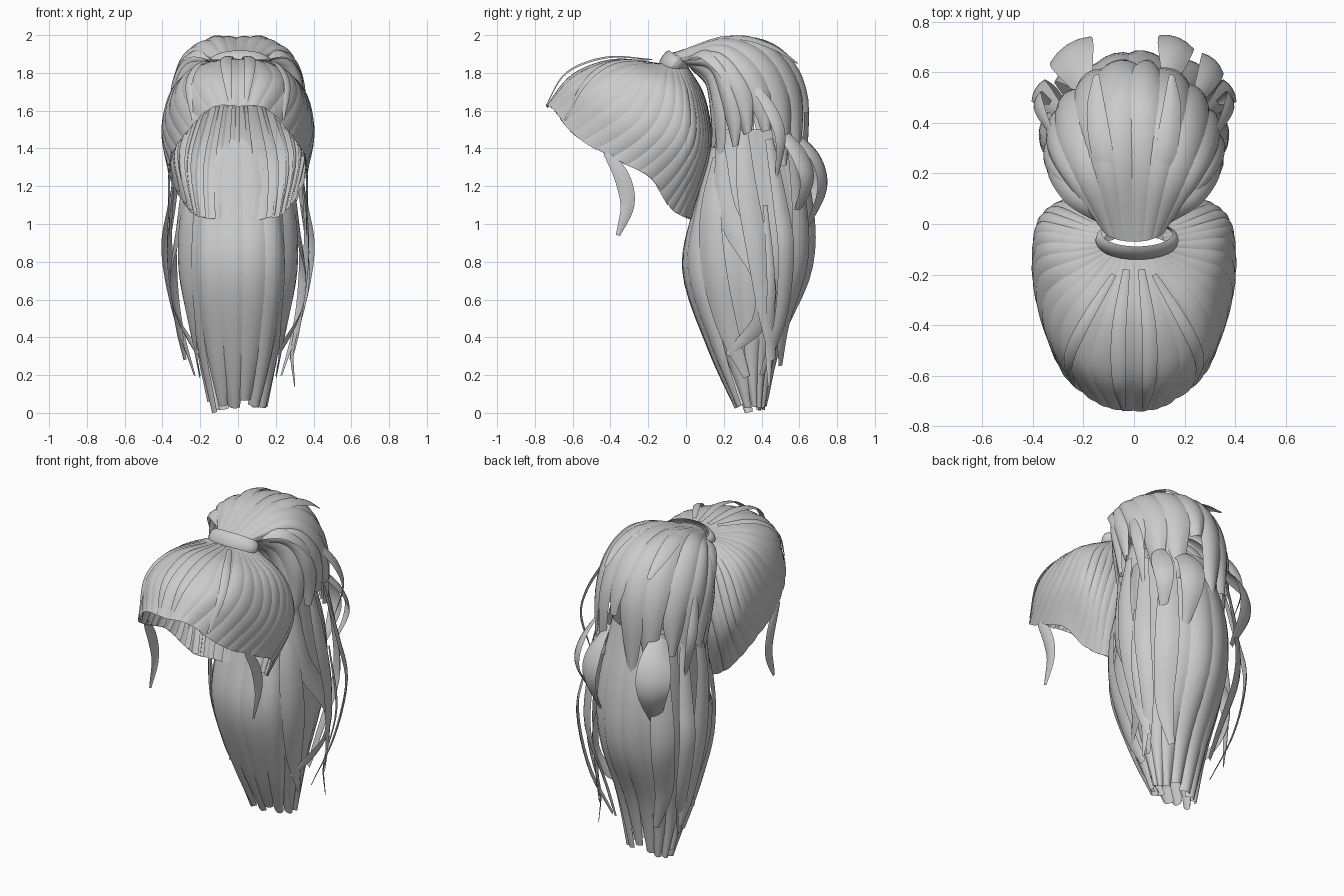
import bpy, math, random
from mathutils import Vector

random.seed(4)
hair = bpy.data.materials.new("grey hair")
hair.diffuse_color = (0.6, 0.6, 0.6, 1)


def spline(p0, p1, p2, p3, f):
    return 0.5 * (2 * p1 + (p2 - p0) * f + (2 * p0 - 5 * p1 + 4 * p2 - p3) * f * f
                  + (3 * p1 - p0 - 3 * p2 + p3) * f ** 3)


def along(pts, s):
    """Point on an open smooth curve, s in 0..1."""
    n = len(pts) - 1
    x = min(max(s, 0), 1) * n
    i = min(int(x), n - 1)
    a = pts[i - 1] if i > 0 else 2 * pts[0] - pts[1]
    d = pts[i + 2] if i + 2 <= n else 2 * pts[n] - pts[n - 1]
    return spline(a, pts[i], pts[i + 1], d, x - i)


def ring_surface(half):
    """Closed surface from half the guide curves (front to back), mirrored in x."""
    cols = [[Vector(p) for p in c] for c in half]
    cols += [[Vector((-p.x, p.y, p.z)) for p in c] for c in cols[-2:0:-1]]
    n = len(cols)

    def surf(t, s):
        x = (t % 1.0) * n
        i = int(x)
        q = [along(cols[(i + k) % n], s) for k in (-1, 0, 1, 2)]
        return spline(*q, x - i)
    return surf


def make(name, verts, faces):
    me = bpy.data.meshes.new(name)
    me.from_pydata(verts, [], faces)
    me.materials.append(hair)
    me.polygons.foreach_set("use_smooth", [True] * len(me.polygons))
    ob = bpy.data.objects.new(name, me)
    bpy.context.collection.objects.link(ob)
    return ob


def add_grid(verts, faces, grid):
    base, m = len(verts), len(grid[0])
    for row in grid:
        verts.extend(row)
    for i in range(len(grid) - 1):
        for j in range(m - 1):
            a = base + i * m + j
            faces.append((a, a + 1, a + m + 1, a + m))


def locks(name, half, count, lift, taper, ragged, sweep=0, overlap=0.3, nu=6, ns=18):
    """Cover a ring surface with overlapping arched locks, swept back at the sides."""
    surf = ring_surface(half)
    verts, faces = [], []
    for k in range(count):
        mid = (k + 0.5 + random.uniform(-0.15, 0.15)) / count
        end = 1 - random.random() * ragged
        wide = (0.5 + overlap) / count
        grid = []
        for i in range(nu + 1):
            u = i / nu * 2 - 1
            row = []
            for j in range(ns + 1):
                s = j / ns * end
                v = j / ns
                w = wide * (1 - taper * max(0, (v - 0.6) / 0.4) ** 2)
                t = mid + u * w
                t += sweep * math.sin(2 * math.pi * t) * math.sin(math.pi * (0.2 + 0.8 * s))
                p = surf(t, s)
                e = 0.004
                ds = surf(t, min(s + e, 1)) - surf(t, max(s - e, 0))
                dt = surf(t + e, s) - surf(t - e, s)
                n = ds.cross(dt).normalized()
                row.append(p + n * lift * (0.9 * (1 - u * u) + 0.35 * u - 0.5) * min(1, 0.2 + 2 * v))
            grid.append(row)
        add_grid(verts, faces, grid)
    return make(name, verts, faces)


def strands(name, specs, centre=None, nu=4, ns=18):
    """Free ribbons; each spec is (width, sides, path)."""
    verts, faces = [], []
    for width, sides, path in specs:
        for side in sides:
            pts = [Vector((p[0] * side, p[1], p[2])) for p in path]
            grid = [[] for _ in range(nu + 1)]
            for j in range(ns + 1):
                s = j / ns
                p = along(pts, s)
                tan = along(pts, s + 0.02) - along(pts, s - 0.02)
                c = Vector(centre) if centre else Vector((0, 0.3, p.z))
                out = (p - c).normalized()
                across = out.cross(tan).normalized()
                out = tan.cross(across).normalized()
                w = width * 0.5 * (0.2 + 0.8 * math.sin(math.pi * min(1, 0.1 + s * 0.88)))
                for i in range(nu + 1):
                    u = i / nu * 2 - 1
                    grid[i].append(p + across * u * w + out * w * 0.25 * (1 - u * u))
            add_grid(verts, faces, grid)
    return make(name, verts, faces)


# Hair combed from the hairline up to the tie, open at the face
locks("scalp_hair", [
    [(0, -.13, 1.85), (0, -.38, 1.87), (0, -.6, 1.79), (0, -.74, 1.62)],
    [(.05, -.13, 1.85), (.12, -.37, 1.86), (.18, -.57, 1.77), (.14, -.71, 1.61)],
    [(.09, -.12, 1.85), (.24, -.32, 1.82), (.31, -.47, 1.69), (.28, -.59, 1.47)],
    [(.11, -.1, 1.85), (.3, -.22, 1.77), (.38, -.3, 1.57), (.35, -.4, 1.35)],
    [(.12, -.07, 1.85), (.33, -.1, 1.73), (.4, -.13, 1.5), (.36, -.2, 1.25)],
    [(.1, -.03, 1.85), (.31, .01, 1.68), (.37, .02, 1.42), (.27, -.09, 1.09)],
    [(.06, -.01, 1.85), (.19, .07, 1.66), (.25, .1, 1.38), (.18, 0, 1.03)],
    [(0, 0, 1.85), (0, .1, 1.66), (0, .13, 1.38), (0, .03, 1.02)],
], 38, 0.012, 0.0, 0.01, sweep=0.07)

# Upper ponytail, arching up from the tie and over the back
locks("upper_ponytail", [
    [(0, .03, 1.82), (0, .13, 1.72), (0, .15, 1.6), (0, .15, 1.45), (0, .14, 1.25)],
    [(.06, .02, 1.83), (.16, .11, 1.75), (.22, .14, 1.6), (.22, .15, 1.45), (.18, .14, 1.25)],
    [(.11, 0, 1.85), (.26, .13, 1.84), (.33, .2, 1.7), (.33, .25, 1.5), (.28, .25, 1.25)],
    [(.12, -.03, 1.88), (.25, .17, 1.92), (.32, .31, 1.8), (.33, .4, 1.6), (.29, .43, 1.25)],
    [(.07, -.06, 1.9), (.13, .21, 1.985), (.19, .43, 1.9), (.21, .56, 1.65), (.2, .57, 1.25)],
    [(0, -.07, 1.905), (0, .25, 1.985), (0, .5, 1.92), (0, .64, 1.68), (0, .63, 1.25)],
], 18, 0.025, 0.7, 0.2)

# Lower ponytail, swelling and then narrowing to ragged tips
locks("lower_ponytail", [
    [(0, .15, 1.5), (0, .05, 1.1), (0, -.01, .75), (0, .12, .35), (0, .28, .0)],
    [(.15, .18, 1.5), (.2, .09, 1.1), (.22, .06, .75), (.17, .17, .35), (.1, .3, .0)],
    [(.23, .3, 1.5), (.26, .33, 1.1), (.28, .33, .75), (.21, .33, .35), (.14, .36, .0)],
    [(.16, .5, 1.5), (.2, .58, 1.1), (.2, .56, .75), (.15, .45, .35), (.1, .4, .0)],
    [(0, .58, 1.5), (0, .67, 1.1), (0, .66, .75), (0, .5, .38), (0, .41, .0)],
], 14, 0.025, 0.35, 0.05)

# Loose strands hanging around the ponytail
strands("hanging_strands", [
    (.12, (1, -1), [(.29, .3, 1.5), (.34, .32, 1.2), (.36, .38, .85), (.32, .43, .5), (.28, .46, .28)]),
    (.13, (1, -1), [(.26, .18, 1.4), (.3, .22, 1.05), (.34, .4, .75), (.31, .4, .5), (.21, .22, .31)]),
    (.10, (1, -1), [(.29, .44, 1.45), (.35, .5, 1.1), (.38, .53, .85), (.32, .5, .5), (.23, .4, .2)]),
    (.14, (1, -1), [(.2, .55, 1.5), (.25, .6, 1.1), (.26, .6, .8), (.21, .52, .5), (.14, .5, .25)]),
    (.15, (1, -1), [(.23, .17, 1.35), (.27, .13, 1.05), (.28, .15, .75), (.24, .22, .45), (.2, .32, .19)]),
    (.05, (1,), [(.34, .42, 1.1), (.37, .45, .7), (.29, .44, .35), (.3, .44, .14)]),
    (.07, (1, -1), [(.32, .35, 1.75), (.37, .45, 1.6), (.38, .5, 1.45), (.33, .48, 1.25)]),
])

# Flicked locks at the back
strands("back_flicks", [
    (.2, (-1,), [(.2, .55, 1.48), (.24, .66, 1.34), (.25, .69, 1.18), (.21, .61, .98)]),
    (.15, (1,), [(.14, .57, 1.48), (.16, .69, 1.34), (.17, .72, 1.18), (.15, .64, .98)]),
    (.12, (1,), [(.25, .5, 1.5), (.3, .6, 1.36), (.31, .64, 1.22), (.27, .58, 1.05)]),
])

# Flyaway locks over the top of the ponytail
strands("top_flyaways", [
    (.09, (1, -1), [(.06, -.03, 1.9), (.12, .25, 1.985), (.15, .45, 1.94), (.15, .59, 1.85)]),
    (.08, (1, -1), [(.1, 0, 1.87), (.24, .1, 1.9), (.33, .22, 1.78), (.34, .28, 1.55)]),
], centre=(0, .25, 1.5))

# Loose locks framing the face
strands("face_strands", [
    (.085, (1, -1), [(.35, -.42, 1.38), (.36, -.34, 1.25), (.36, -.31, 1.1), (.36, -.36, .94)]),
], centre=(0, -.3, 1.15))

# Thin wisps over the crown
strands("crown_wisps", [
    (.06, (1, -1), [(.03, -.18, 1.87), (.06, -.42, 1.88), (.06, -.63, 1.8), (.04, -.74, 1.63)]),
    (.05, (1, -1), [(.08, -.2, 1.87), (.2, -.4, 1.85), (.26, -.54, 1.74), (.24, -.64, 1.55)]),
], centre=(0, -.3, 1.4))

# Hair tie: a bulging band tilted towards the ponytail
tv, tf, N = [], [], 28
axis, up = Vector((0, .6, .8)), Vector((0, -.8, .6))
profile = [(.85, .045), (.97, .03), (1, 0), (.95, -.03), (.8, -.05)]
band = []
for i in range(N + 1):
    a = -2 * math.pi * i / N
    band.append([Vector((.012, -.065, 1.845)) + axis * h
                 + Vector((.165 * r * math.cos(a), 0, 0)) + up * .075 * r * math.sin(a)
                 for r, h in reversed(profile)])
add_grid(tv, tf, band)
make("hair_tie", tv, tf)
